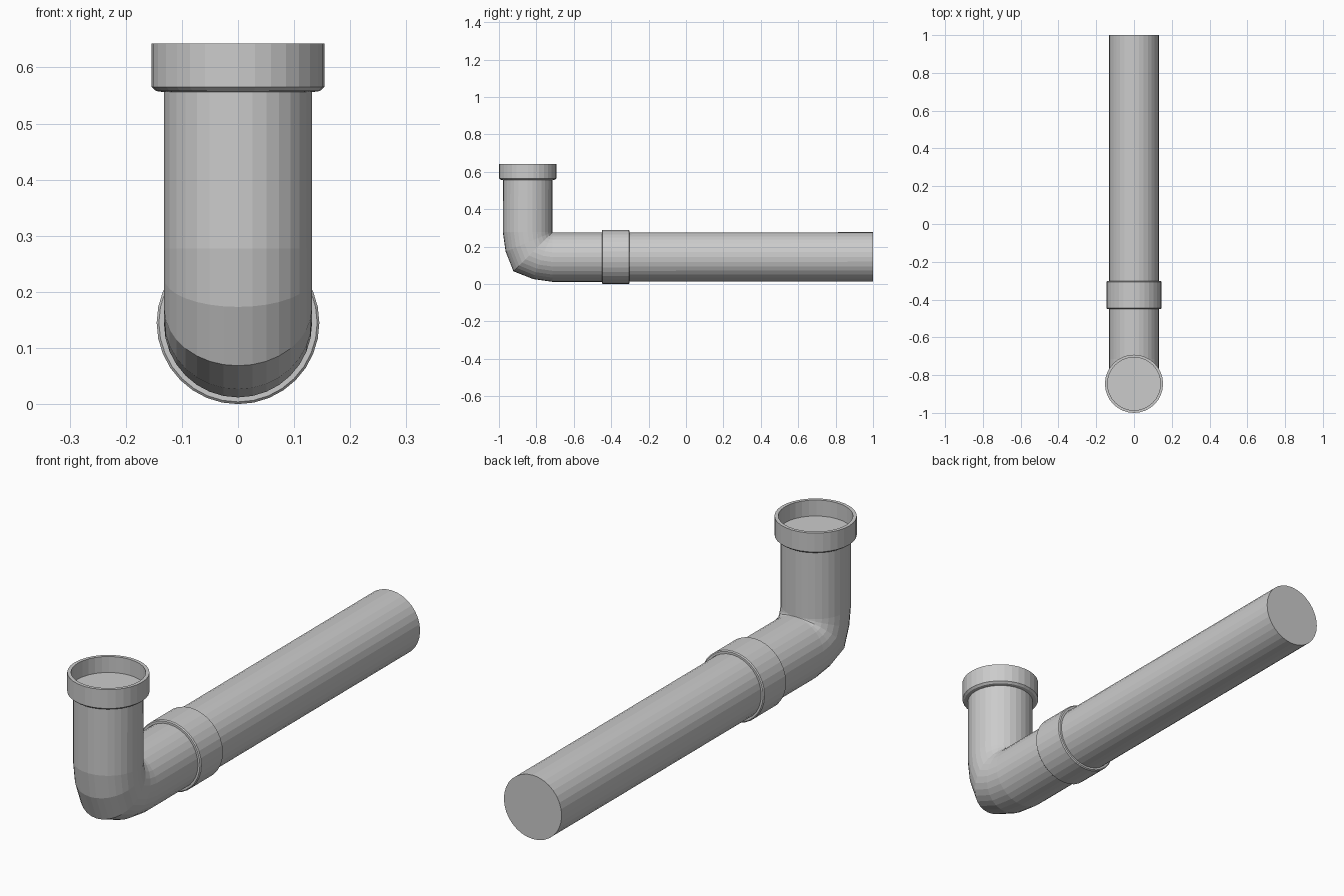
import bpy, bmesh
from math import sin, cos, pi
from mathutils import Vector

if "Cube" in bpy.data.objects:
    bpy.data.objects.remove(bpy.data.objects["Cube"])

SIDES = 32
R = 0.132            # pipe radius
AXIS_Z = 0.145       # height of the horizontal run
AXIS_Y = -0.846      # position of the vertical run
X, Y, Z = Vector((1, 0, 0)), Vector((0, 1, 0)), Vector((0, 0, 1))


def ring(center, u, v, ru, rv):
    """Ellipse of points in the plane of u and v."""
    return [center + u * ru * cos(2 * pi * i / SIDES) + v * rv * sin(2 * pi * i / SIDES)
            for i in range(SIDES)]


def loft(name, rings, cap_start=False, cap_end=False):
    """Join successive rings with flat quads."""
    bm = bmesh.new()
    loops = [[bm.verts.new(p) for p in r] for r in rings]
    for a, b in zip(loops, loops[1:]):
        for i in range(SIDES):
            j = (i + 1) % SIDES
            bm.faces.new((a[i], a[j], b[j], b[i]))
    if cap_start:
        bm.faces.new(loops[0][::-1])
    if cap_end:
        bm.faces.new(loops[-1])
    bmesh.ops.recalc_face_normals(bm, faces=bm.faces)
    mesh = bpy.data.meshes.new(name)
    bm.to_mesh(mesh)
    bm.free()
    obj = bpy.data.objects.new(name, mesh)
    bpy.context.collection.objects.link(obj)
    return obj


# Bent pipe: capped top, mitred elbow fanned around its inner corner, long run
pivot = Vector((0, AXIS_Y + R, AXIS_Z + R))
inner = 0.001
rings = [ring(Vector((0, AXIS_Y, 0.577)), X, -Y, R, R)]
for k, outer in enumerate((0.265, 0.271, 0.295, 0.271, 0.265)):
    t = k * pi / 8
    out = -Y * cos(t) - Z * sin(t)
    rings.append(ring(pivot + out * (outer + inner) / 2, X, out, R, (outer - inner) / 2))
rings.append(ring(Vector((0, 1.0, AXIS_Z)), X, -Z, R, R))
loft("bent_pipe", rings, cap_start=True, cap_end=True)

# Open socket at the top
socket = [(R, 0.556), (0.146, 0.558), (0.154, 0.565), (0.154, 0.643),
          (0.140, 0.643), (0.140, 0.577), (0.0005, 0.577)]
loft("top_socket", [ring(Vector((0, AXIS_Y, z)), X, -Y, r, r) for r, z in socket],
     cap_end=True)

# Coupling sleeve around the horizontal run
sleeve = [(R, -0.450), (0.141, -0.450), (0.145, -0.446),
          (0.145, -0.306), (0.141, -0.302), (R, -0.302)]
loft("coupling_sleeve", [ring(Vector((0, y, AXIS_Z)), X, -Z, r, r) for r, y in sleeve])
